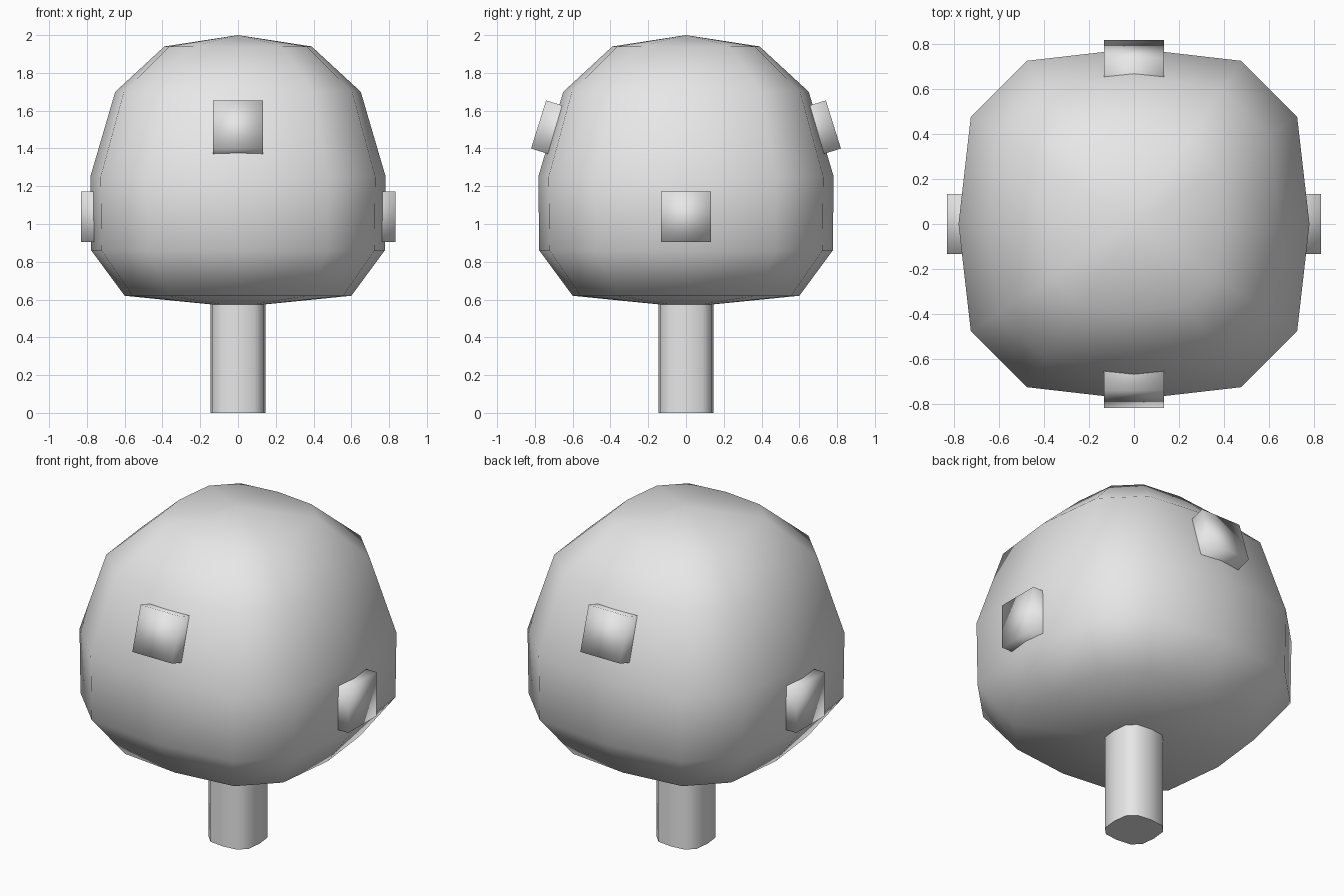
import bpy
import bmesh
from math import radians
from mathutils import Matrix

cube = bpy.data.objects.get("Cube")
if cube:
    bpy.data.objects.remove(cube, do_unlink=True)

grey = bpy.data.materials.new("light_grey")
grey.use_nodes = True
colour = (0.8, 0.8, 0.8, 1)
grey.diffuse_color = colour
grey.node_tree.nodes["Principled BSDF"].inputs["Base Color"].default_value = colour

# Rounded-square outline, one quarter, as fractions of the half width
QUARTER = [(1, 0), (0.93, 0.61), (0.61, 0.93)]


def outline():
    points = []
    for turn in range(4):
        for x, y in QUARTER:
            for _ in range(turn):
                x, y = -y, x
            points.append((x, y))
    return points


def finish(bm, name, sharp_angle=None):
    bmesh.ops.recalc_face_normals(bm, faces=bm.faces)
    mesh = bpy.data.meshes.new(name)
    bm.to_mesh(mesh)
    bm.free()
    mesh.materials.append(grey)
    obj = bpy.data.objects.new(name, mesh)
    bpy.context.collection.objects.link(obj)
    bpy.ops.object.select_all(action="DESELECT")
    obj.select_set(True)
    bpy.context.view_layer.objects.active = obj
    if sharp_angle is None:
        bpy.ops.object.shade_smooth()
    else:
        bpy.ops.object.shade_smooth_by_angle(angle=radians(sharp_angle))
    return obj


def loft(name, profile, bottom, top, sharp_angle=None):
    """Stack scaled outlines (half width, height) and close both ends to a point."""
    bm = bmesh.new()
    rings = [[bm.verts.new((x * r, y * r, z)) for x, y in outline()] for r, z in profile]
    n = len(rings[0])
    for low, high in zip(rings, rings[1:]):
        for i in range(n):
            j = (i + 1) % n
            bm.faces.new((low[i], low[j], high[j], high[i]))
    for ring, z in ((rings[0], bottom), (rings[-1], top)):
        tip = bm.verts.new((0, 0, z))
        for i in range(n):
            bm.faces.new((ring[i], ring[(i + 1) % n], tip))
    return finish(bm, name, sharp_angle)


def block(name, location, tilt=0):
    bm = bmesh.new()
    place = Matrix.Translation(location) @ Matrix.Rotation(radians(tilt), 4, "X")
    bmesh.ops.create_cube(bm, size=0.267, matrix=place)
    return finish(bm, name)


# Rounded head
loft("head", [(0.6, 0.62), (0.777, 0.86), (0.782, 1.25), (0.65, 1.70), (0.39, 1.94)], 0.56, 2.0)

# Stem
loft("stem", [(0.145, 0), (0.145, 0.7)], 0, 0.7, 45)

# Tilted blocks front and back, upright blocks on the sides
for label, side in (("front", -1), ("back", 1)):
    block(label + "_block", (0, side * 0.653, 1.487), side * 17.4)
for label, side in (("left", 1), ("right", -1)):
    block(label + "_block", (side * 0.699, 0, 1.038))
